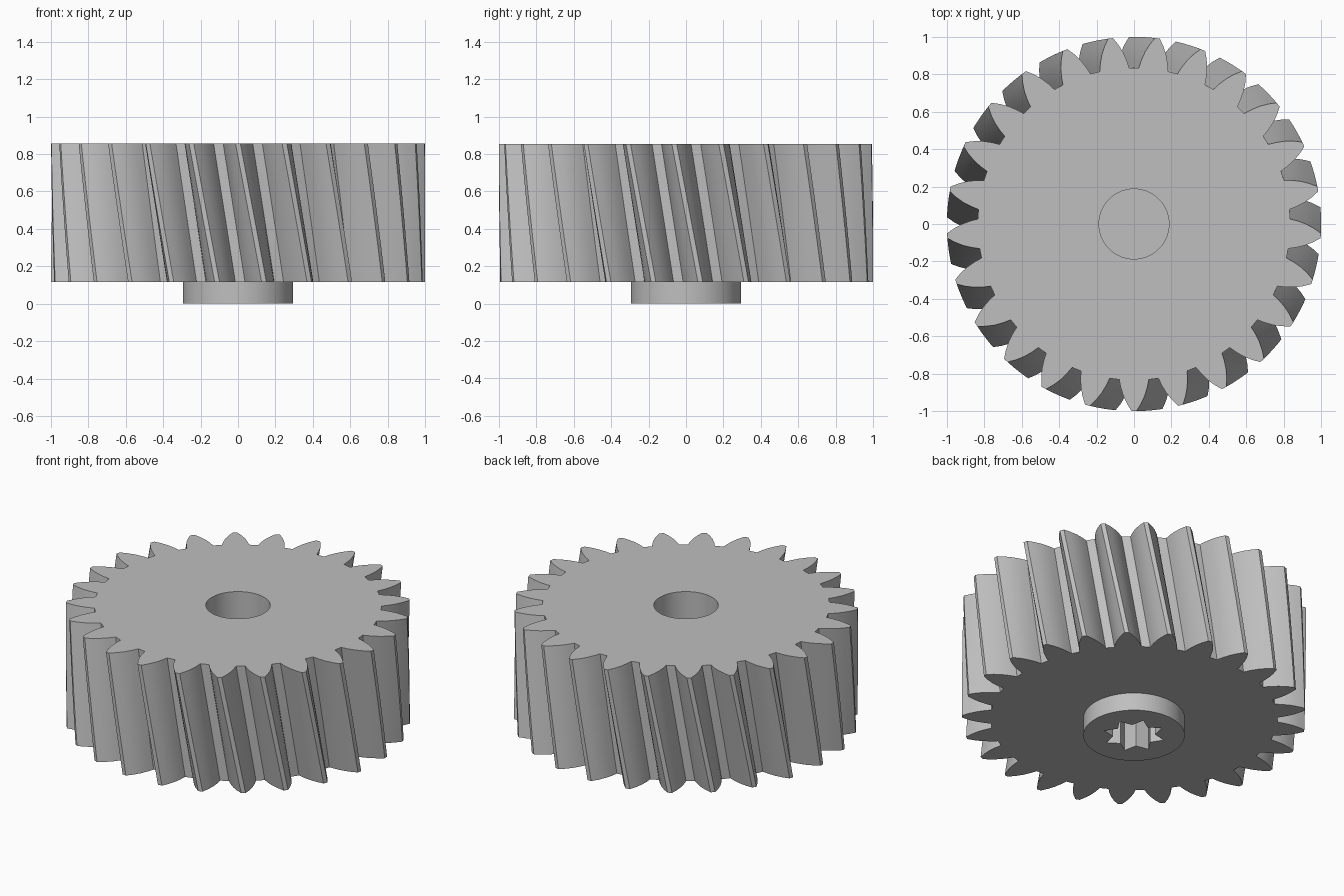
import bpy, bmesh, math

if "Cube" in bpy.data.objects:
    bpy.data.objects.remove(bpy.data.objects["Cube"])

TEETH = 25
Z_LOW, Z_TOP = 0.115, 0.855
TWIST = math.radians(8)          # helix advance from top face to bottom face
BORE_FLOOR, SOCKET_FLOOR = 0.40, 0.30

# half tooth: (radius, half thickness) from root to tip
FLANK = [(0.835, 0.079), (0.875, 0.071), (0.92, 0.057), (0.962, 0.037), (1.0, 0.013)]


def gear_profile(turn):
    half = [(r, math.asin(w / r)) for r, w in FLANK]
    tooth = [(r, -a) for r, a in half] + [(r, a) for r, a in reversed(half)]
    pts = []
    for i in range(TEETH):
        mid = -math.pi / 2 + turn + i * math.tau / TEETH
        pts += [(r * math.cos(mid + a), r * math.sin(mid + a)) for r, a in tooth]
    return pts


def circle(radius, n=96):
    return [(radius * math.cos(i * math.tau / n), radius * math.sin(i * math.tau / n))
            for i in range(n)]


def star(outer, inner, points=8):
    pts = []
    for i in range(points * 2):
        a = math.pi / points * (i + 1)
        r = outer if i % 2 == 0 else inner
        pts.append((r * math.cos(a), r * math.sin(a)))
    return pts


bm = bmesh.new()


def loop(pts, z):
    return [bm.verts.new((x, y, z)) for x, y in pts]


def wall(a, b):
    n = len(a)
    for i in range(n):
        j = (i + 1) % n
        bm.faces.new((a[i], a[j], b[j], b[i]))


def ring_face(outer, inner):
    """Flat face between two loops at the same height."""
    edges = []
    for ring in (outer, inner):
        for i, v in enumerate(ring):
            w = ring[(i + 1) % len(ring)]
            edges.append(bm.edges.get((v, w)) or bm.edges.new((v, w)))
    bmesh.ops.triangle_fill(bm, use_beauty=True, use_dissolve=False, edges=edges)


# helical teeth
STEPS = 8
layers = []
for k in range(STEPS + 1):
    t = k / STEPS
    layers.append(loop(gear_profile(TWIST * (1 - t)), Z_LOW + (Z_TOP - Z_LOW) * t))
for a, b in zip(layers, layers[1:]):
    wall(a, b)

# blind round bore from the top
bore_top = loop(circle(0.187), Z_TOP)
bore_low = loop(circle(0.187), BORE_FLOOR)
wall(bore_top, bore_low)
bm.faces.new(bore_low)

# round hub underneath
hub_top = loop(circle(0.295), Z_LOW)
hub_low = loop(circle(0.295), 0.0)
wall(hub_top, hub_low)

# star-shaped socket in the hub
socket_low = loop(star(0.182, 0.122), 0.0)
socket_top = loop(star(0.182, 0.122), SOCKET_FLOOR)
wall(socket_low, socket_top)
bm.faces.new(socket_top)

# flat end faces
ring_face(layers[-1], bore_top)
ring_face(layers[0], hub_top)
ring_face(hub_low, socket_low)

bmesh.ops.recalc_face_normals(bm, faces=bm.faces[:])
mesh = bpy.data.meshes.new("helical_gear")
bm.to_mesh(mesh)
bm.free()

grey = bpy.data.materials.new("plain grey")
grey.diffuse_color = (0.52, 0.52, 0.52, 1)
grey.use_nodes = True
grey.node_tree.nodes["Principled BSDF"].inputs["Base Color"].default_value = grey.diffuse_color
mesh.materials.append(grey)

gear = bpy.data.objects.new("helical_gear", mesh)
bpy.context.collection.objects.link(gear)
bpy.context.view_layer.objects.active = gear
gear.select_set(True)
bpy.ops.object.shade_smooth_by_angle(angle=math.radians(35))
